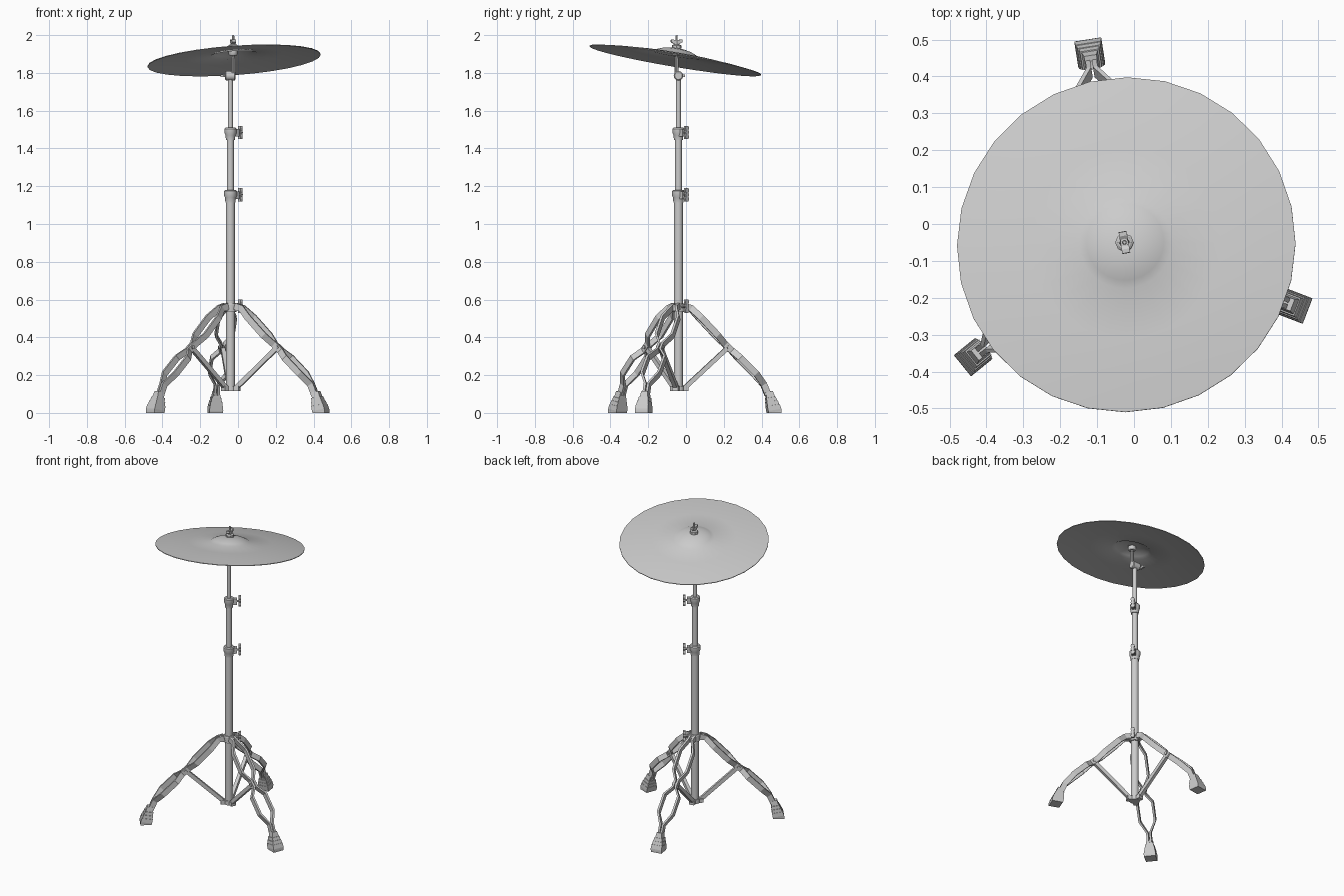
import bpy, math
from math import cos, sin, pi, radians
from mathutils import Matrix, Vector

if "Cube" in bpy.data.objects:
    bpy.data.objects.remove(bpy.data.objects["Cube"])

POLE = Matrix.Translation((-0.04, -0.04, 0))
LEG_ANGLES = [99, 219, 339]
WING_ANGLE = 39


def make(name, verts, faces, mat=POLE, smooth=True):
    me = bpy.data.meshes.new(name)
    me.from_pydata([mat @ Vector(v) for v in verts], [], faces)
    if smooth:
        me.polygons.foreach_set("use_smooth", [True] * len(me.polygons))
        me.set_sharp_from_angle(angle=radians(30))
    ob = bpy.data.objects.new(name, me)
    bpy.context.collection.objects.link(ob)
    return ob


def loft(name, rings, mat=POLE, smooth=True):
    """Skin equal-sized rings of points and cap both ends."""
    n = len(rings[0])
    faces = [(i * n + j, i * n + (j + 1) % n, (i + 1) * n + (j + 1) % n, (i + 1) * n + j)
             for i in range(len(rings) - 1) for j in range(n)]
    last = (len(rings) - 1) * n
    faces += [tuple(reversed(range(n))), tuple(range(last, last + n))]
    return make(name, [p for r in rings for p in r], faces, mat, smooth)


def lathe(name, profile, seg=16, mat=POLE, smooth=True):
    """Profile of (radius, z), bottom to top."""
    rings = [[(r * cos(2 * pi * k / seg), r * sin(2 * pi * k / seg), z) for k in range(seg)]
             for r, z in profile]
    return loft(name, rings, mat, smooth)


def bar(name, path, depth, width, mat, side=1):
    """Flat strip along (r, z, lateral) points; depth lies in the leg plane."""
    pts = [Vector((r, side * l, z)) for r, z, l in path]
    rings = []
    for i, p in enumerate(pts):
        t = pts[min(i + 1, len(pts) - 1)] - pts[max(i - 1, 0)]
        n = Vector((-t.z, 0, t.x)).normalized() * depth / 2
        w = Vector((0, width / 2, 0))
        rings.append([p - n - w, p + n - w, p + n + w, p - n + w])
    return loft(name, rings, mat, False)


def box(name, size, mat):
    x, y, z = [s / 2 for s in size]
    return loft(name, [[(-x, -y, h), (x, -y, h), (x, y, h), (-x, y, h)] for h in (-z, z)], mat, False)


def at(angle, z):
    return POLE @ Matrix.Translation((0, 0, z)) @ Matrix.Rotation(radians(angle), 4, 'Z')


TO_X = Matrix.Rotation(pi / 2, 4, 'Y')


def wing_screw(name, z, start=0.02):
    m = at(WING_ANGLE, z)
    lathe(name + "_stem", [(0.011, start), (0.011, 0.045), (0.007, 0.047), (0.007, 0.06),
                           (0.012, 0.061), (0.012, 0.075)], 8, m @ TO_X)
    # two-lobed vertical handle
    outline = [(-0.006, 0), (-0.012, 0.022), (-0.009, 0.035), (0.009, 0.035), (0.012, 0.022),
               (0.006, 0), (0.012, -0.022), (0.009, -0.035), (-0.009, -0.035), (-0.012, -0.022)]
    loft(name + "_handle", [[(0.066 + t, y, h) for y, h in outline] for t in (-0.006, 0.008)], m, False)


# telescoping tubes
lathe("lower_tube", [(0.024, 0.118), (0.024, 1.16)])
lathe("middle_tube", [(0.0185, 1.14), (0.0185, 1.48)])
lathe("upper_tube", [(0.013, 1.46), (0.013, 1.775)])

# clamps between the tubes, each with a wing screw
for name, z, r in (("lower_clamp", 1.18, 0.034), ("upper_clamp", 1.51, 0.031)):
    lathe(name, [(r - 0.007, z - 0.065), (r - 0.005, z - 0.04), (r, z - 0.03),
                 (r, z - 0.006), (r - 0.005, z)])
    box(name + "_lug", (0.03, 0.026, 0.04), at(WING_ANGLE, z - 0.027) @ Matrix.Translation((0.035, 0, 0)))
    wing_screw(name + "_screw", z - 0.025)

# hubs that carry the legs
lathe("leg_hub", [(0.031, 0.535), (0.034, 0.54), (0.034, 0.575), (0.031, 0.58)])
wing_screw("leg_hub_screw", 0.565)
lathe("brace_hub", [(0.031, 0.115), (0.031, 0.143)])

# legs
STRIP = [(0.03, 0.565, 0.014), (0.065, 0.555, 0.014), (0.115, 0.505, 0.045), (0.205, 0.41, 0.045),
         (0.25, 0.362, 0.009), (0.285, 0.33, 0.009), (0.325, 0.292, 0.048), (0.41, 0.208, 0.048),
         (0.457, 0.15, 0.009), (0.48, 0.095, 0.009)]
FOOT = [(0.484, 0.115, 0.019, 0.017), (0.492, 0.085, 0.022, 0.022), (0.492, 0.085, 0.025, 0.026),
        (0.498, 0.065, 0.027, 0.028), (0.498, 0.065, 0.029, 0.031), (0.504, 0.045, 0.031, 0.033),
        (0.504, 0.045, 0.033, 0.035), (0.511, 0.02, 0.035, 0.037), (0.513, 0.01, 0.034, 0.036)]
for i, a in enumerate(LEG_ANGLES):
    m = at(a, 0)
    n = f"leg_{i + 1}"
    for side, s in ((1, "left"), (-1, "right")):
        bar(f"{n}_{s}_strip", STRIP, 0.034, 0.013, m, side)
    bar(n + "_brace", [(0.03, 0.13, 0), (0.27, 0.35, 0)], 0.024, 0.022, m)
    box(n + "_hub_lug", (0.035, 0.03, 0.034), m @ Matrix.Translation((0.04, 0, 0.557)))
    box(n + "_brace_lug", (0.035, 0.034, 0.026), m @ Matrix.Translation((0.034, 0, 0.129)))
    # pivot bolt at the pinch
    lathe(n + "_pivot", [(0.01, -0.022), (0.01, 0.022)], 8,
          m @ Matrix.Translation((0.268, 0, 0.347)) @ Matrix.Rotation(pi / 2, 4, 'X'))
    # ribbed rubber foot, heel tilted outward
    rings = []
    for r, z, hr, hl in FOOT:
        k = 0.28 * hr
        rings.append([(r - hr, -hl, z - k), (r - hr, hl, z - k), (r + hr, hl, z + k * 0.2), (r + hr, -hl, z + k * 0.2)])
    rings.append([(x, y, 0) for x, y, z in rings[-1]])
    loft(n + "_foot", rings, m, False)

# tilter joint
J = POLE @ Matrix.Translation((0, 0, 1.785)) @ TO_X
lathe("tilter_joint", [(0.02, -0.028), (0.025, -0.024), (0.025, 0.022), (0.02, 0.026)], 16, J)
lathe("tilter_bolt", [(0.008, -0.05), (0.008, -0.02)], 8, J)
box("tilter_key", (0.012, 0.045, 0.014), at(0, 1.785) @ Matrix.Translation((-0.046, 0.012, 0)))

# cymbal rod with seat, felts and wing nut
ROD = Matrix.Translation((-0.026, -0.05, 0))
lathe("cymbal_rod", [(0.011, 1.785), (0.011, 1.88), (0.0065, 1.885), (0.0065, 1.995), (0.004, 2.0)], 10, ROD)
lathe("lower_felt", [(0.02, 1.893), (0.024, 1.9), (0.024, 1.918)], 12, ROD)
lathe("upper_felt", [(0.025, 1.928), (0.025, 1.945), (0.018, 1.95)], 8, ROD)
NUT = ROD @ Matrix.Rotation(radians(10), 4, 'Z')
lathe("wing_nut_body", [(0.014, 1.948), (0.011, 1.972)], 8, NUT)
loft("wing_nut_wings", [[(x, y, z) for y, z in ((-0.012, 1.952), (0.012, 1.952), (0.03, 1.963), (0.029, 1.977),
                                                (0.018, 1.977), (0, 1.966), (-0.018, 1.977), (-0.029, 1.977),
                                                (-0.03, 1.963))] for x in (-0.011, 0.011)], NUT, False)

# tilted cymbal with raised bell
tilt = Vector((0, 0, 1)).rotation_difference(Vector((-0.072, 0.168, 1))).to_matrix().to_4x4()
top = [(0.46, 0.0), (0.38, 0.011), (0.26, 0.023), (0.126, 0.031), (0.105, 0.042), (0.075, 0.054),
       (0.04, 0.061), (0.008, 0.063)]
under = [(r, z - 0.004) for r, z in reversed(top)]
lathe("cymbal", under + top, 28, Matrix.Translation((-0.021, -0.056, 1.868)) @ tilt)
